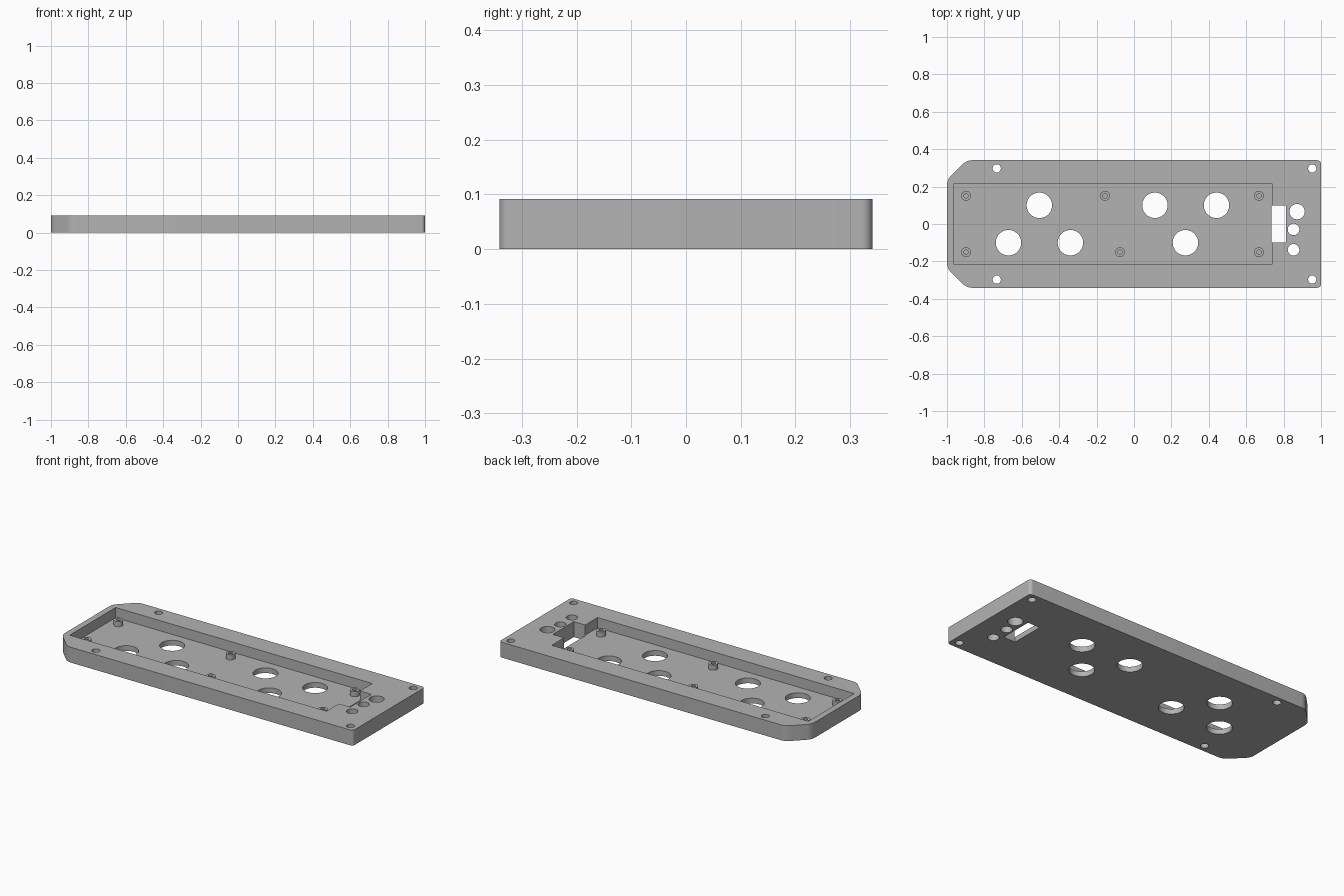
import bpy
import bmesh
import math
from mathutils import Vector

if "Cube" in bpy.data.objects:
    bpy.data.objects.remove(bpy.data.objects["Cube"], do_unlink=True)

HEIGHT, FLOOR, POST_TOP = 0.092, 0.031, 0.062
HALF_X, HALF_Y = 1.0, 0.341

grey = bpy.data.materials.new("plain grey")
grey.use_nodes = True
colour = (0.45, 0.45, 0.45, 1)
grey.diffuse_color = colour
grey.node_tree.nodes["Principled BSDF"].inputs["Base Color"].default_value = colour


def rounded(corners, steps=8):
    """Outline of (x, y, radius) corners, each replaced by an arc."""
    points = []
    for i, (x, y, r) in enumerate(corners):
        p = Vector((x, y))
        a = (Vector(corners[i - 1][:2]) - p).normalized()
        b = (Vector(corners[(i + 1) % len(corners)][:2]) - p).normalized()
        half = a.angle(b) / 2
        centre = p + (a + b).normalized() * (r / math.sin(half))
        start = p + a * (r / math.tan(half)) - centre
        sweep = math.pi - 2 * half
        for k in range(steps + 1):
            t = sweep * k / steps
            c, s = math.cos(t), math.sin(t)
            points.append(centre + Vector((start.x * c - start.y * s,
                                           start.x * s + start.y * c)))
    return points


def circle(x, y, r, sides=48):
    return [Vector((x + r * math.cos(2 * math.pi * k / sides),
                    y + r * math.sin(2 * math.pi * k / sides))) for k in range(sides)]


def rectangle(x0, x1, half_y):
    return [Vector(p) for p in ((x0, -half_y), (x1, -half_y), (x1, half_y), (x0, half_y))]


def prisms(name, outlines, z0, z1):
    """One object holding a straight extrusion of each counter-clockwise outline."""
    bm = bmesh.new()
    for outline in outlines:
        low = [bm.verts.new((p.x, p.y, z0)) for p in outline]
        high = [bm.verts.new((p.x, p.y, z1)) for p in outline]
        bm.faces.new(low[::-1])
        bm.faces.new(high)
        for i in range(len(low)):
            j = (i + 1) % len(low)
            bm.faces.new((low[i], low[j], high[j], high[i]))
    mesh = bpy.data.meshes.new(name)
    bm.to_mesh(mesh)
    bm.free()
    mesh.materials.append(grey)
    obj = bpy.data.objects.new(name, mesh)
    bpy.context.collection.objects.link(obj)
    return obj


def activate(obj):
    bpy.ops.object.select_all(action='DESELECT')
    obj.select_set(True)
    bpy.context.view_layer.objects.active = obj


def cut(obj, cutter):
    cutter.hide_render = True
    mod = obj.modifiers.new("cut", 'BOOLEAN')
    mod.operation, mod.solver, mod.object = 'DIFFERENCE', 'EXACT', cutter
    activate(obj)
    bpy.ops.object.modifier_apply(modifier=mod.name)
    bpy.data.objects.remove(cutter, do_unlink=True)


# Tray body: small radii on the right end, softened chamfers on the left end
chamfer, soft, tight = 0.105, 0.07, 0.02
body = prisms("tray_body", [rounded([
    (-HALF_X + chamfer, -HALF_Y, soft), (HALF_X, -HALF_Y, tight),
    (HALF_X, HALF_Y, tight), (-HALF_X + chamfer, HALF_Y, soft),
    (-HALF_X, HALF_Y - chamfer, soft), (-HALF_X, -HALF_Y + chamfer, soft)])],
    0, HEIGHT)

# Recessed pocket and the slot opening from it
cut(body, prisms("pocket_cutter", [rectangle(-0.963, 0.738, 0.217)], FLOOR, 0.2))
cut(body, prisms("slot_cutter", [rectangle(0.734, 0.813, 0.1)], -0.1, 0.25))

# Through holes: large floor holes, corner screw holes, and end holes
holes = [circle(x, 0.1, 0.068) for x in (-0.506, 0.112, 0.441)]
holes += [circle(x, -0.1, 0.068) for x in (-0.671, -0.34, 0.275)]
holes += [circle(x, y, 0.022) for x in (-0.734, 0.953) for y in (-0.297, 0.297)]
holes += [circle(0.872, 0.066, 0.041), circle(0.853, -0.029, 0.031),
          circle(0.853, -0.138, 0.031)]
cut(body, prisms("hole_cutter", holes, -0.15, 0.3))

# Hollow screw posts on the pocket floor
spots = [(x, y) for x in (-0.898, 0.668) for y in (-0.151, 0.151)]
spots += [(-0.155, 0.151), (-0.075, -0.151)]
posts = prisms("screw_posts", [circle(x, y, 0.026, 32) for x, y in spots],
               FLOOR - 0.004, POST_TOP)
cut(posts, prisms("post_cutter", [circle(x, y, 0.012, 32) for x, y in spots],
                  FLOOR, 0.2))

# Smooth curved walls while keeping crisp edges
for obj in (body, posts):
    activate(obj)
    bpy.ops.object.shade_smooth_by_angle(angle=math.radians(30))
